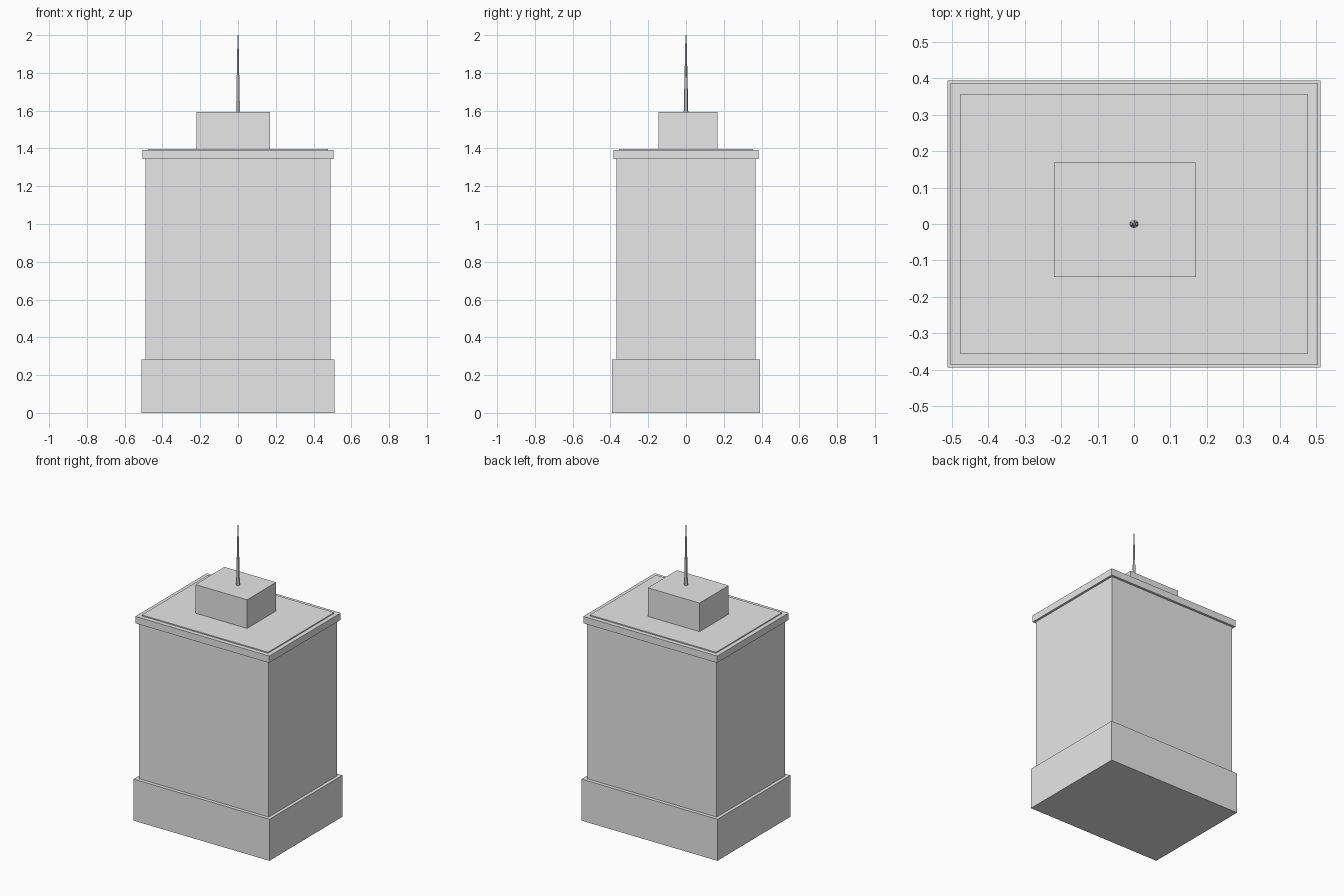
import bpy
import bmesh
from mathutils import Matrix, Vector

# Remove the default cube
default = bpy.data.objects.get("Cube")
if default:
    bpy.data.objects.remove(default, do_unlink=True)

# One plain grey for the whole tower
GREY = (0.8, 0.8, 0.8, 1.0)
grey = bpy.data.materials.new("light_grey")
grey.use_nodes = True
grey.diffuse_color = GREY
for node in grey.node_tree.nodes:
    if node.type == 'BSDF_PRINCIPLED':
        node.inputs["Base Color"].default_value = GREY


def add_object(name, bm):
    mesh = bpy.data.meshes.new(name)
    bm.to_mesh(mesh)
    bm.free()
    mesh.materials.append(grey)
    obj = bpy.data.objects.new(name, mesh)
    bpy.context.scene.collection.objects.link(obj)
    return obj


def box(name, low, high):
    low, high = Vector(low), Vector(high)
    bm = bmesh.new()
    place = Matrix.Translation((low + high) / 2) @ Matrix.Diagonal((*(high - low), 1))
    bmesh.ops.create_cube(bm, size=1, matrix=place)
    return add_object(name, bm)


def centred_box(name, half_x, half_y, bottom, top):
    return box(name, (-half_x, -half_y, bottom), (half_x, half_y, top))


# Stacked tower blocks
centred_box("base", 0.512, 0.393, 0, 0.283)
centred_box("tower_body", 0.49, 0.369, 0.283, 1.344)
centred_box("roof_cornice", 0.505, 0.385, 1.344, 1.391)
centred_box("roof_slab", 0.476, 0.356, 1.391, 1.398)

# Off-centre rooftop plant room
box("plant_room", (-0.22, -0.145, 1.398), (0.17, 0.168, 1.593))

# Tapered six-sided antenna
bm = bmesh.new()
bmesh.ops.create_cone(bm, cap_ends=True, segments=6, radius1=0.012, radius2=0.003,
                      depth=0.407, matrix=Matrix.Translation((0, 0, 1.7965)))
add_object("antenna", bm)
